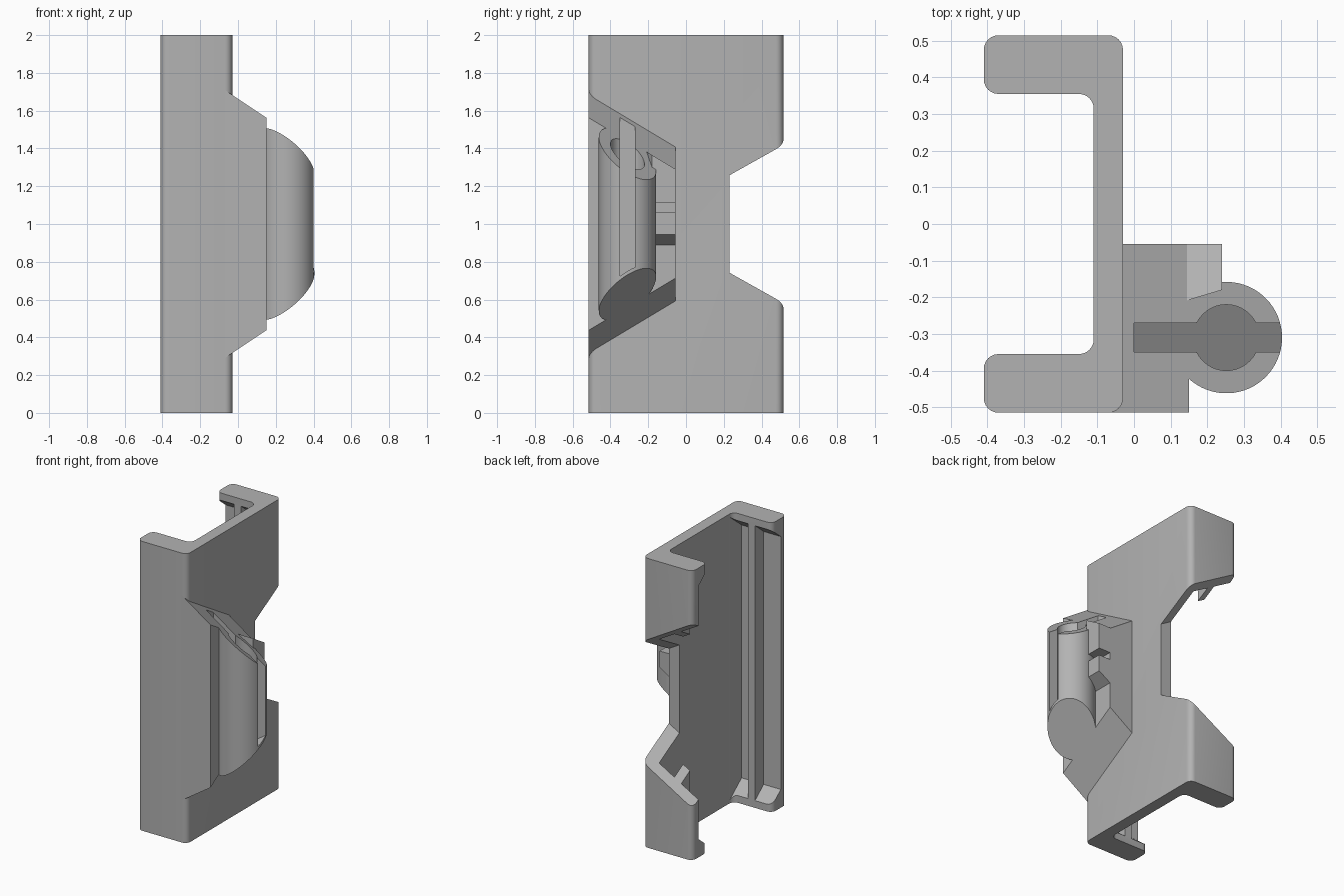
import bpy, bmesh, math
from mathutils import Vector

cube = bpy.data.objects.get("Cube")
if cube:
    bpy.data.objects.remove(cube)

grey = bpy.data.materials.new("light grey plastic")
grey.use_nodes = True
COLOUR = (0.45, 0.45, 0.45, 1)
grey.diffuse_color = COLOUR
grey.node_tree.nodes["Principled BSDF"].inputs["Base Color"].default_value = COLOUR


def rounded(corners, r, steps=6):
    """Polygon outline with every corner filleted to radius r (right angles)."""
    pts = []
    n = len(corners)
    for i, c in enumerate(corners):
        c = Vector(c)
        a = (Vector(corners[i - 1]) - c).normalized() * r
        b = (Vector(corners[(i + 1) % n]) - c).normalized() * r
        for k in range(steps + 1):
            t = k / steps * math.pi / 2
            pts.append(c + a * (1 - math.sin(t)) + b * (1 - math.cos(t)))
    return pts


def rect(x0, x1, y0, y1):
    return [(x0, y0), (x1, y0), (x1, y1), (x0, y1)]


def arc(cx, cy, r, a0, a1, steps):
    return [(cx + r * math.cos(a0 + (a1 - a0) * k / steps),
             cy + r * math.sin(a0 + (a1 - a0) * k / steps)) for k in range(steps + 1)]


def prism(name, outline, low, high=None):
    """Upright prism between two planes; the top mirrors the bottom by default."""
    high = high or (lambda x, y: 2 - low(x, y))
    bm = bmesh.new()
    bot = [bm.verts.new((x, y, low(x, y))) for x, y in outline]
    top = [bm.verts.new((x, y, high(x, y))) for x, y in outline]
    bm.faces.new(bot)
    bm.faces.new(top)
    n = len(bot)
    for i in range(n):
        j = (i + 1) % n
        bm.faces.new((bot[i], bot[j], top[j], top[i]))
    bmesh.ops.recalc_face_normals(bm, faces=bm.faces)
    mesh = bpy.data.meshes.new(name)
    bm.to_mesh(mesh)
    bm.free()
    mesh.materials.append(grey)
    ob = bpy.data.objects.new(name, mesh)
    bpy.context.collection.objects.link(ob)
    return ob


def cut(ob, cutters):
    """Subtract the cutters, keep the result and delete the cutters."""
    for c in cutters:
        c.hide_render = True
        m = ob.modifiers.new("cut", 'BOOLEAN')
        m.operation, m.solver, m.object = 'DIFFERENCE', 'EXACT', c
    dg = bpy.context.evaluated_depsgraph_get()
    mesh = bpy.data.meshes.new_from_object(ob.evaluated_get(dg))
    ob.modifiers.clear()
    ob.data = mesh
    for c in cutters:
        bpy.data.objects.remove(c)


# C-shaped channel
channel = prism("channel_bracket", rounded(
    [(-.41, -.515), (-.03, -.515), (-.03, .515), (-.41, .515),
     (-.41, .355), (-.11, .355), (-.11, -.355), (-.41, -.355)], .04),
    lambda x, y: 0)

# Recesses inside both flanges, leaving end caps and a middle rib
cutters = []
for side in (-1, 1):
    for x0, x1 in ((-.226, -.11), (-.5, -.279)):
        cutters.append(prism("recess_cutter", rect(x0, x1, side * .3, side * .45),
                             lambda x, y: .05 + .8 * (abs(y) - .355)))

# Flared notch through the back flange
cutters.append(prism("notch_cutter", rect(-.5, .1, .23, .6),
                     lambda x, y: .742 - .56 * (y - .23) + .577 * (x + .03)))
cut(channel, cutters)


# Holder: block and tube share the same sloping ends
def holder_low(x, y):
    return .593 + .6 * (y + .055) + .67 * (x + .03)


CX, CY, R = .252, -.31, .152
half = math.pi - math.acos((CX - .15) / R)
holder = prism("tube_holder",
               [(-.07, -.515), (.15, -.515)] + arc(CX, CY, R, -half, half, 48)
               + [(.15, -.055), (-.07, -.055)], holder_low)


# Keyhole pocket, open at the top and through the outer wall
def pocket_floor(x, y):
    return holder_low(x, y) + .02


def above(x, y):
    return 2


cut(holder, [
    prism("slot_cutter", rect(0, .5, -.35, -.27), pocket_floor, above),
    prism("bore_cutter", arc(CX, CY, .09, 0, 2 * math.pi, 40)[:-1], pocket_floor, above)])

# Catch tabs beside the tube
tab = [(.14, -.055), (.24, -.055), (.24, -.18), (.14, -.21)]
upper = prism("upper_catch", tab, lambda x, y: 1.11,
              lambda x, y: 1.29 - .6 * (y + .055))
lower = prism("lower_catch", tab, lambda x, y: .89 + .61 * (x - .15),
              lambda x, y: 1.06)

# Smooth the curved walls, keep edges crisp
bpy.ops.object.select_all(action='DESELECT')
for ob in (channel, holder, upper, lower):
    ob.select_set(True)
bpy.context.view_layer.objects.active = channel
bpy.ops.object.shade_smooth_by_angle(angle=math.radians(25))
